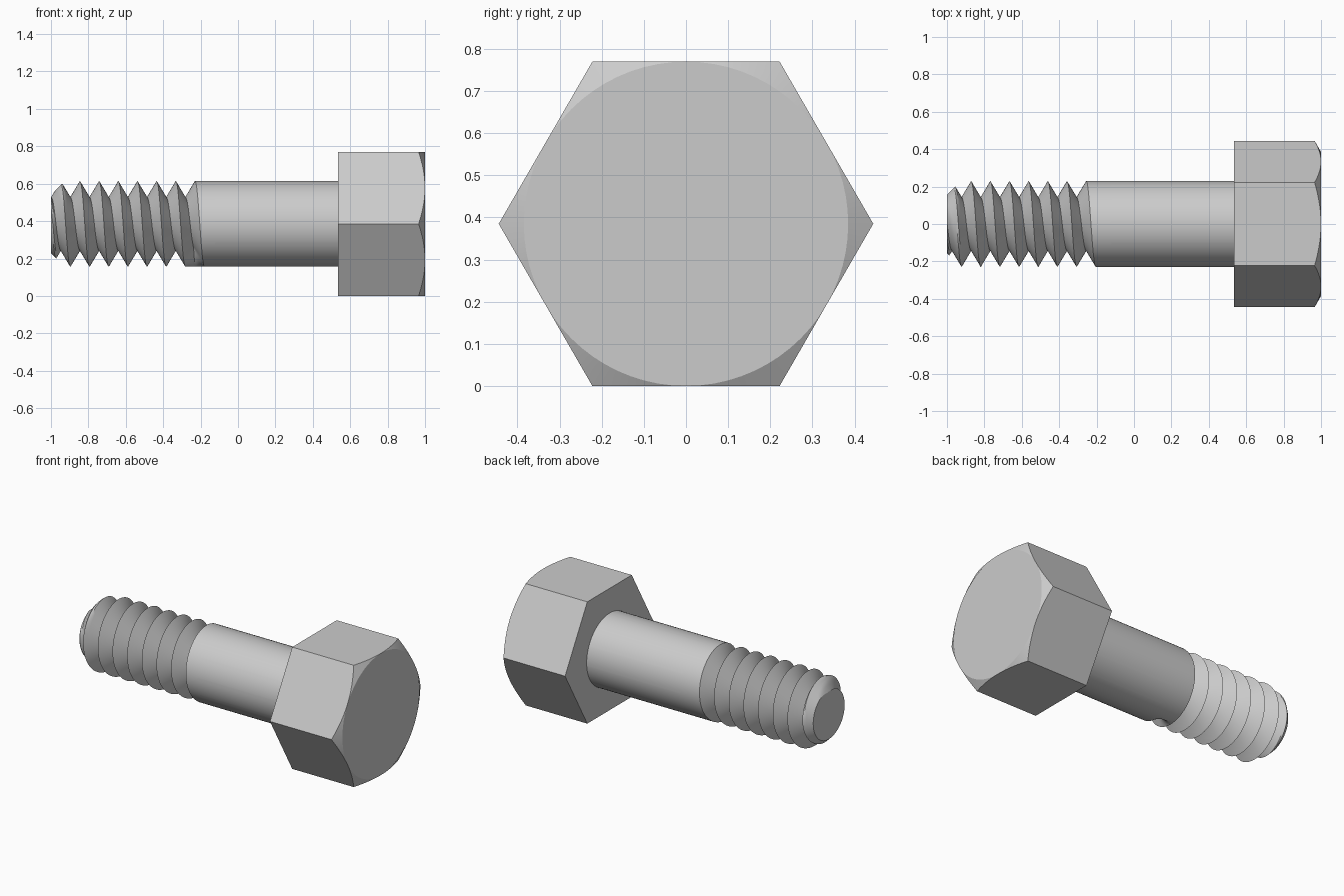
import bpy, bmesh
from math import pi, sin, cos, sqrt, tau
from mathutils import Vector

cube = bpy.data.objects.get("Cube")
if cube:
    bpy.data.objects.remove(cube)

AXIS_Z = 0.385      # height of the bolt axis, also the head's flat radius
SHAFT_R = 0.229
PITCH = 0.1025
DEPTH = 0.087
CREST_X = -0.845    # a crest position on the top line
SEGS = 72

steel = bpy.data.materials.new("steel grey")
steel.use_nodes = True
steel.diffuse_color = (0.6, 0.6, 0.6, 1)
steel.node_tree.nodes["Principled BSDF"].inputs["Base Color"].default_value = (0.6, 0.6, 0.6, 1)


def point(x, r, phi):
    """Point around the bolt axis; phi runs from the top through the front."""
    return Vector((x, -r * sin(phi), AXIS_Z + r * cos(phi)))


def finish(bm, name, angle):
    bmesh.ops.remove_doubles(bm, verts=bm.verts, dist=1e-5)
    bmesh.ops.recalc_face_normals(bm, faces=bm.faces)
    mesh = bpy.data.meshes.new(name)
    bm.to_mesh(mesh)
    bm.free()
    mesh.materials.append(steel)
    ob = bpy.data.objects.new(name, mesh)
    bpy.context.collection.objects.link(ob)
    bpy.ops.object.select_all(action='DESELECT')
    ob.select_set(True)
    bpy.context.view_layer.objects.active = ob
    bpy.ops.object.shade_smooth_by_angle(angle=angle)
    return ob


def bridge(bm, a, b):
    for i in range(len(a) - 1):
        bm.faces.new((a[i], a[i + 1], b[i + 1], b[i]))


# Threaded shaft: helical grid of V grooves, running out at the shank
def shaft_radius(u, x, phi):
    fade = 1.0
    if u > 6 or (u > 5 and phi > pi):
        fade = 0.0
    elif u > 5:
        fade = min(1.0, (pi - phi) / 0.5)
    groove = 1 - abs(2 * (u % 1) - 1)
    r = SHAFT_R - DEPTH * groove * fade
    return max(0.05, min(r, 0.157 + (x + 1)))   # end chamfer


bm = bmesh.new()
STEPS = 12
columns = []
for j in range(SEGS + 1):
    phi = tau * j / SEGS
    col = []
    for k in range(-3 * STEPS, 8 * STEPS + 1):
        u = k / STEPS
        x = CREST_X + PITCH * (u + phi / tau)
        col.append(bm.verts.new(point(x, shaft_radius(u, x, phi), phi)))
    columns.append(col)
for a, b in zip(columns, columns[1:]):
    bridge(bm, a, b)
bmesh.ops.remove_doubles(bm, verts=bm.verts, dist=1e-5)

# Trim both ends square, cap the tip and extend the plain shank to the head
for x, side in ((-1, -1), (-0.12, 1)):
    bmesh.ops.bisect_plane(bm, geom=bm.verts[:] + bm.edges[:] + bm.faces[:], dist=1e-6,
                           plane_co=(x, 0, 0), plane_no=(side, 0, 0), clear_outer=True)
rim = [e for e in bm.edges if e.is_boundary]
tip = [e for e in rim if e.verts[0].co.x < -0.9]
neck = [e for e in rim if e.verts[0].co.x > -0.3]
bmesh.ops.edgeloop_fill(bm, edges=tip)
new = bmesh.ops.extrude_edge_only(bm, edges=neck)["geom"]
for v in new:
    if isinstance(v, bmesh.types.BMVert):
        v.co.x = 0.54
finish(bm, "threaded_shaft", 0.5)

# Hexagonal head with a conical chamfer on the outer face
bm = bmesh.new()
rings = [[], [], []]
for j in range(SEGS):
    phi = tau * j / SEGS
    local = (phi + pi / 6) % (pi / 3) - pi / 6
    hex_r = AXIS_Z / cos(local)
    drop = (hex_r - AXIS_Z) / sqrt(3)
    for ring, x, r in zip(rings, (0.535, 1 - drop, 1), (hex_r, hex_r, AXIS_Z)):
        ring.append(bm.verts.new(point(x, r, phi)))
bm.faces.new(rings[0])
bm.faces.new(rings[2])
for a, b in zip(rings, rings[1:]):
    bridge(bm, a + a[:1], b + b[:1])
bmesh.ops.remove_doubles(bm, verts=bm.verts, dist=1e-5)
bmesh.ops.dissolve_limit(bm, angle_limit=0.002, verts=bm.verts, edges=bm.edges)
finish(bm, "hex_head", 0.4)
